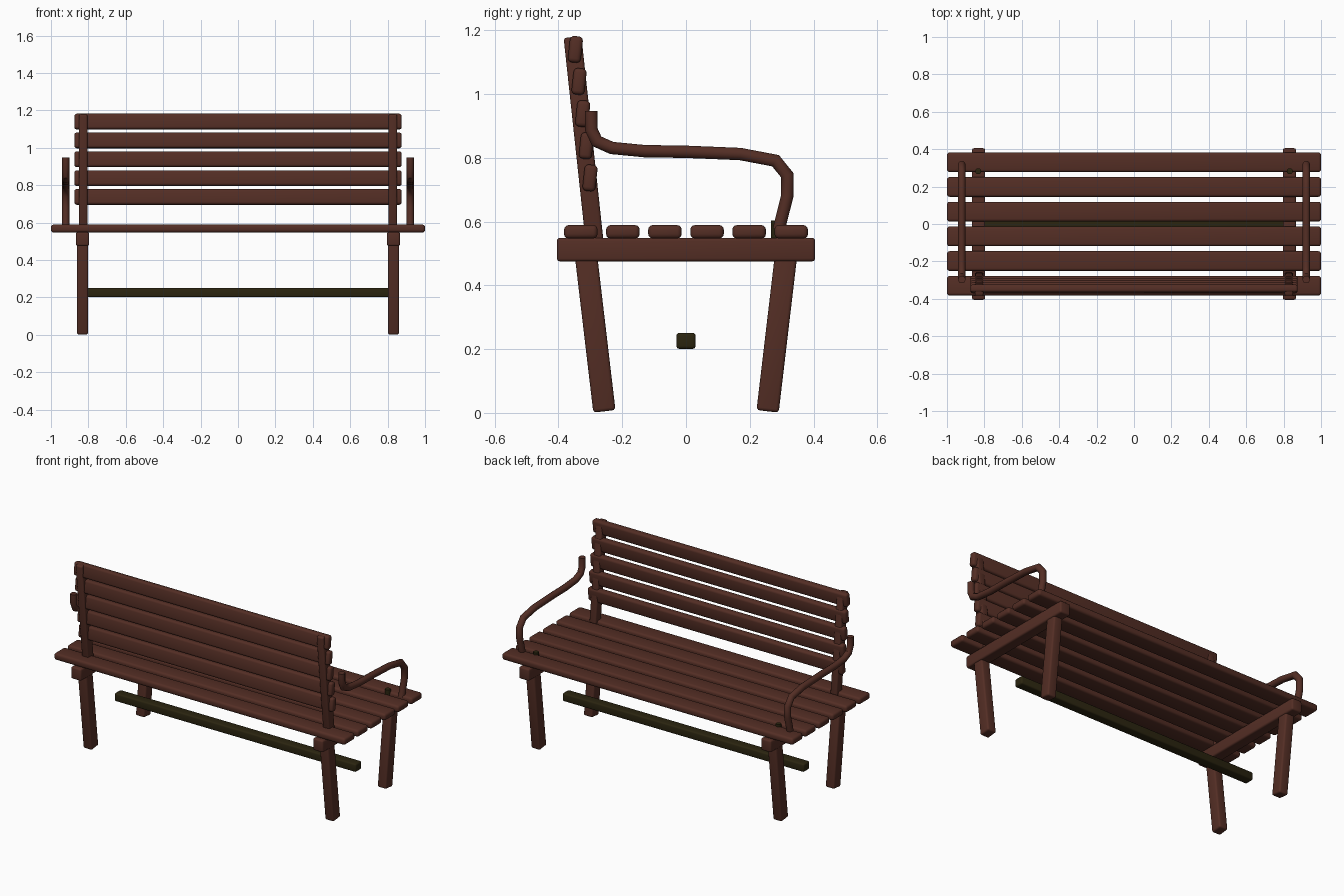
import bpy, bmesh, math
from mathutils import Matrix, Vector

if "Cube" in bpy.data.objects:
    bpy.data.objects.remove(bpy.data.objects["Cube"])


def material(name, rgb):
    m = bpy.data.materials.new(name)
    m.diffuse_color = (*rgb, 1)
    m.use_nodes = True
    m.node_tree.nodes["Principled BSDF"].inputs["Base Color"].default_value = m.diffuse_color
    return m


WOOD = material("red brown wood", (0.088, 0.027, 0.018))
DARK = material("dark olive metal", (0.024, 0.018, 0.005))
parts = []


def finish(name, bm, mat):
    me = bpy.data.meshes.new(name)
    bm.to_mesh(me)
    bm.free()
    me.materials.append(mat)
    ob = bpy.data.objects.new(name, me)
    bpy.context.collection.objects.link(ob)
    parts.append(ob)
    return ob


def beam(name, centre, size, bevel, mat=WOOD, tilt=0.0):
    """Rounded box; positive tilt leans its top toward -y."""
    bm = bmesh.new()
    bmesh.ops.create_cube(bm, size=1)
    bmesh.ops.scale(bm, vec=size, verts=bm.verts)
    bmesh.ops.bevel(bm, geom=bm.edges[:], offset=bevel, segments=3,
                    profile=0.5, affect='EDGES')
    bmesh.ops.rotate(bm, cent=(0, 0, 0), matrix=Matrix.Rotation(tilt, 3, 'X'), verts=bm.verts)
    bmesh.ops.translate(bm, vec=centre, verts=bm.verts)
    return finish(name, bm, mat)


def leaning(name, x, low, high, width, depth, bevel):
    """Beam between two (y, z) points."""
    a, b = Vector(low), Vector(high)
    d, c = b - a, (a + b) / 2
    beam(name, (x, c.x, c.y), (width, depth, d.length), bevel, WOOD, math.atan2(-d.x, d.y))


def bolt(name, x, y):
    bm = bmesh.new()
    bmesh.ops.create_cone(bm, cap_ends=True, segments=12, radius1=0.016, radius2=0.016,
                          depth=0.06, matrix=Matrix.Translation((x, y, 0.573)))
    finish(name, bm, DARK)


def tube(name, x, path, radius, sides=12):
    """Round bar swept along a (y, z) path in the plane of constant x."""
    pts = [Vector((0, y, z)) for y, z in path]
    bm = bmesh.new()
    rings = []
    for i, p in enumerate(pts):
        t0 = (p - pts[i - 1]).normalized() if i else (pts[1] - p).normalized()
        t1 = (pts[i + 1] - p).normalized() if i < len(pts) - 1 else t0
        t = (t0 + t1).normalized()
        n = Vector((0, -t.z, t.y)) / max(t.dot(t0), 0.5)
        ring = []
        for k in range(sides):
            a = 2 * math.pi * (k + 0.5) / sides
            ring.append(bm.verts.new(p + n * radius * math.sin(a)
                                     + Vector((x + radius * math.cos(a), 0, 0))))
        rings.append(ring)
    for r0, r1 in zip(rings, rings[1:]):
        for k in range(sides):
            j = (k + 1) % sides
            bm.faces.new((r0[k], r0[j], r1[j], r1[k]))
    bm.faces.new(rings[0])
    bm.faces.new(rings[-1])
    bmesh.ops.recalc_face_normals(bm, faces=bm.faces)
    finish(name, bm, WOOD)


# Seat slats
for i in range(6):
    beam(f"seat_slat_{i + 1}", (0, -0.33 + 0.132 * i, 0.568), (2.0, 0.105, 0.042), 0.014)

# Backrest slats
for i in range(5):
    beam(f"back_slat_{i + 1}", (0, -0.301 - 0.0115 * i, 0.737 + 0.1008 * i),
         (1.75, 0.041, 0.083), 0.013, WOOD, -0.11)

# Stretcher bar
beam("stretcher", (0, 0, 0.226), (1.66, 0.06, 0.05), 0.009, DARK)

ARM = [(-0.297, 0.947), (-0.297, 0.889), (-0.28, 0.852), (-0.233, 0.831), (-0.13, 0.821),
       (0.0, 0.819), (0.17, 0.812), (0.281, 0.791), (0.318, 0.745), (0.318, 0.682),
       (0.291, 0.575)]

for side, s in (("left", -1), ("right", 1)):
    # Frame: seat support, legs and back post
    beam(f"seat_support_{side}", (s * 0.831, 0, 0.512), (0.07, 0.81, 0.074), 0.01)
    leaning(f"back_leg_{side}", s * 0.831, (-0.256, 0.005), (-0.318, 0.53), 0.06, 0.07, 0.01)
    leaning(f"front_leg_{side}", s * 0.831, (0.256, 0.005), (0.318, 0.53), 0.06, 0.07, 0.01)
    leaning(f"back_post_{side}", s * 0.828, (-0.286, 0.53), (-0.356, 1.179), 0.046, 0.056, 0.009)
    # Armrest and bolts
    tube(f"armrest_{side}", s * 0.921, ARM, 0.02)
    for end, y in (("back", -0.282), ("front", 0.282)):
        bolt(f"bolt_{end}_{side}", s * 0.833, y)

# Smooth shading with sharp edges kept
for ob in parts:
    ob.select_set(True)
bpy.context.view_layer.objects.active = parts[0]
bpy.ops.object.shade_smooth_by_angle(angle=math.radians(35))
